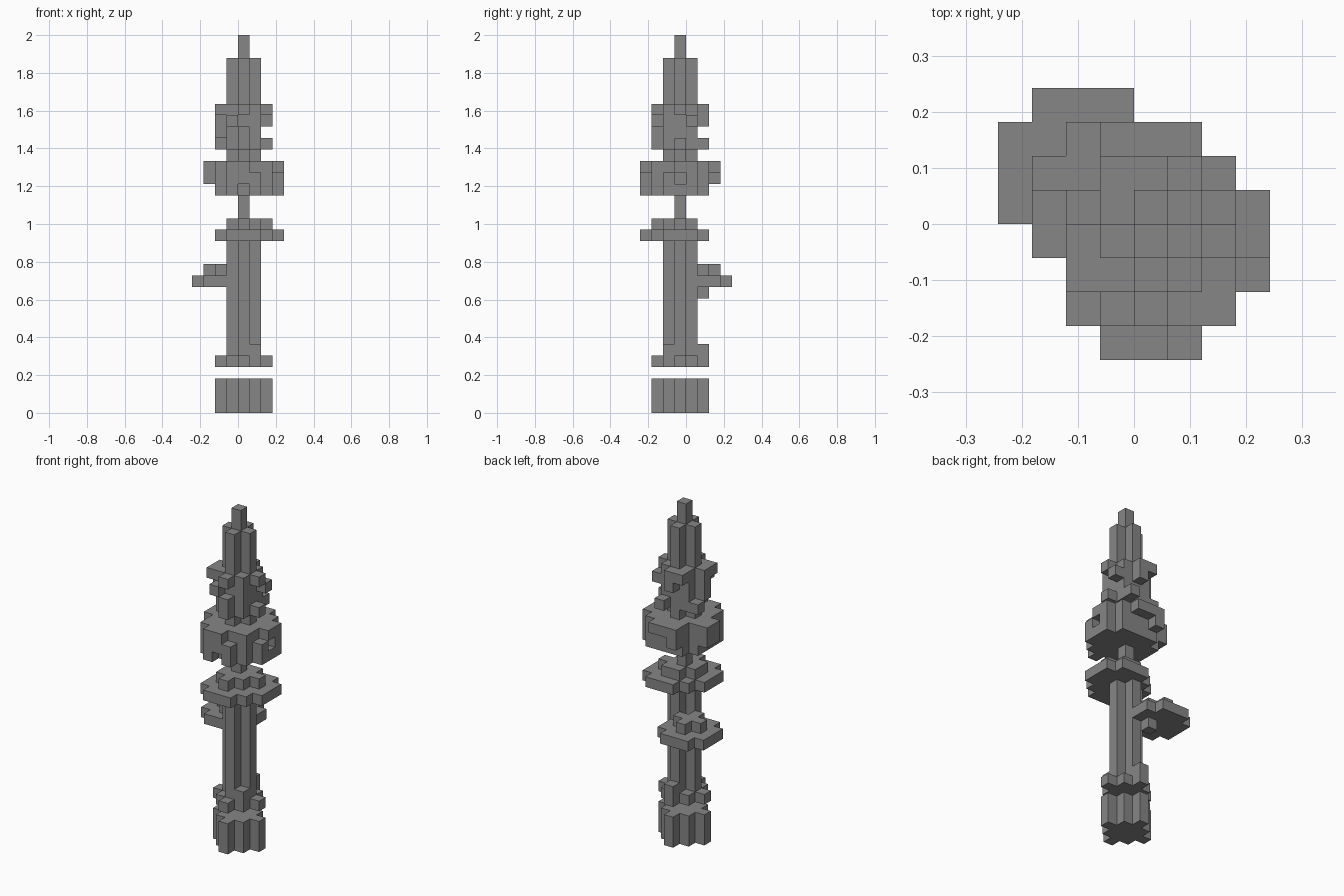
import bpy
import bmesh
import math
from mathutils import Vector

old = bpy.data.objects.get("Cube")
if old:
    bpy.data.objects.remove(old, do_unlink=True)

UNIT = 2 / 33

grey = bpy.data.materials.new("stone_grey")
grey.use_nodes = True
grey.diffuse_color = (0.24, 0.24, 0.24, 1)
grey.node_tree.nodes["Principled BSDF"].inputs["Base Color"].default_value = grey.diffuse_color


# Flat block patterns, as sets of (x, y) cells
def diamond(r, cx=0, cy=0):
    span = range(-r, r + 1)
    return {(cx + x, cy + y) for x in span for y in span if abs(x) + abs(y) <= r}


def disc(cx, cy):
    return diamond(3, cx, cy) & {(cx + x, cy + y) for x in range(-2, 3) for y in range(-2, 3)}


def plan(text):
    rows = text.split()
    half = len(rows) // 2
    return {(c - half, half - r) for r, row in enumerate(rows)
            for c, mark in enumerate(row) if mark == "#"}


def stack(pattern, bottom, top):
    return {(x, y, z) for x, y in pattern for z in range(bottom, top)}


def layers(bottom, *patterns):
    return set().union(*(stack(p, bottom + i, bottom + i + 1) for i, p in enumerate(patterns)))


cross = diamond(1)

# Head with notches and a window, bottom layer first
head = layers(
    19,
    plan("....... ..####. .###### .###### .###### .#####. ..#.#.."),
    plan("..#.... ..####. ####### ######. .###### .#####. ..###.."),
    plan("..###.. ..####. ####### ####### .#####. .#####. ..##..."),
)

# Ragged crown above the head
crown = layers(
    22,
    cross,
    plan("...#. ####. .#### .###. ..#.."),
    plan("..... .###. ####. .###. ..#.."),
    plan("..#.. .#### ####. .###. .#..."),
    plan(".##.. .###. ##### ####. ..#.."),
)

parts = {
    "base": stack(diamond(2), 0, 3),
    "lower_collar": layers(4, diamond(2), cross | {(1, -1), (0, 2)}),
    "stem": stack(cross, 6, 15),
    "side_ledge": layers(10, {(-1, 2)}, disc(-2, 2), diamond(1, -2, 2)) - stack(cross, 6, 15),
    "upper_collar": layers(15, disc(1, 0) | disc(0, -1),
                           diamond(1, 1, 0) | diamond(1, 0, -1) | cross),
    "neck": stack({(0, 0)}, 17, 19),
    "head": head,
    "crown": crown,
    "spire": stack(cross, 27, 31),
    "tip": stack({(0, 0)}, 31, 33),
}
solid = set().union(*parts.values())


# Build the exposed sides of each group of blocks
def build(name, cells):
    bm = bmesh.new()
    for cell in sorted(cells):
        for axis in range(3):
            for sign in (-1, 1):
                step = [0, 0, 0]
                step[axis] = sign
                if tuple(c + s for c, s in zip(cell, step)) in solid:
                    continue
                n = Vector(step)
                u = Vector([float(i == (axis + 1) % 3) for i in range(3)])
                v = n.cross(u)
                mid = Vector(cell) + Vector((0.5, -0.5, 0.5)) + n / 2
                ring = [mid + (a * u + b * v) / 2
                        for a, b in ((-1, -1), (1, -1), (1, 1), (-1, 1))]
                bm.faces.new([bm.verts.new(p * UNIT) for p in ring])
    bmesh.ops.remove_doubles(bm, verts=bm.verts[:], dist=UNIT / 100)
    bmesh.ops.dissolve_limit(bm, angle_limit=math.radians(1),
                             verts=bm.verts[:], edges=bm.edges[:])
    mesh = bpy.data.meshes.new(name)
    bm.to_mesh(mesh)
    bm.free()
    mesh.materials.append(grey)
    bpy.context.scene.collection.objects.link(bpy.data.objects.new(name, mesh))


for part_name, part_cells in parts.items():
    build(part_name, part_cells)
